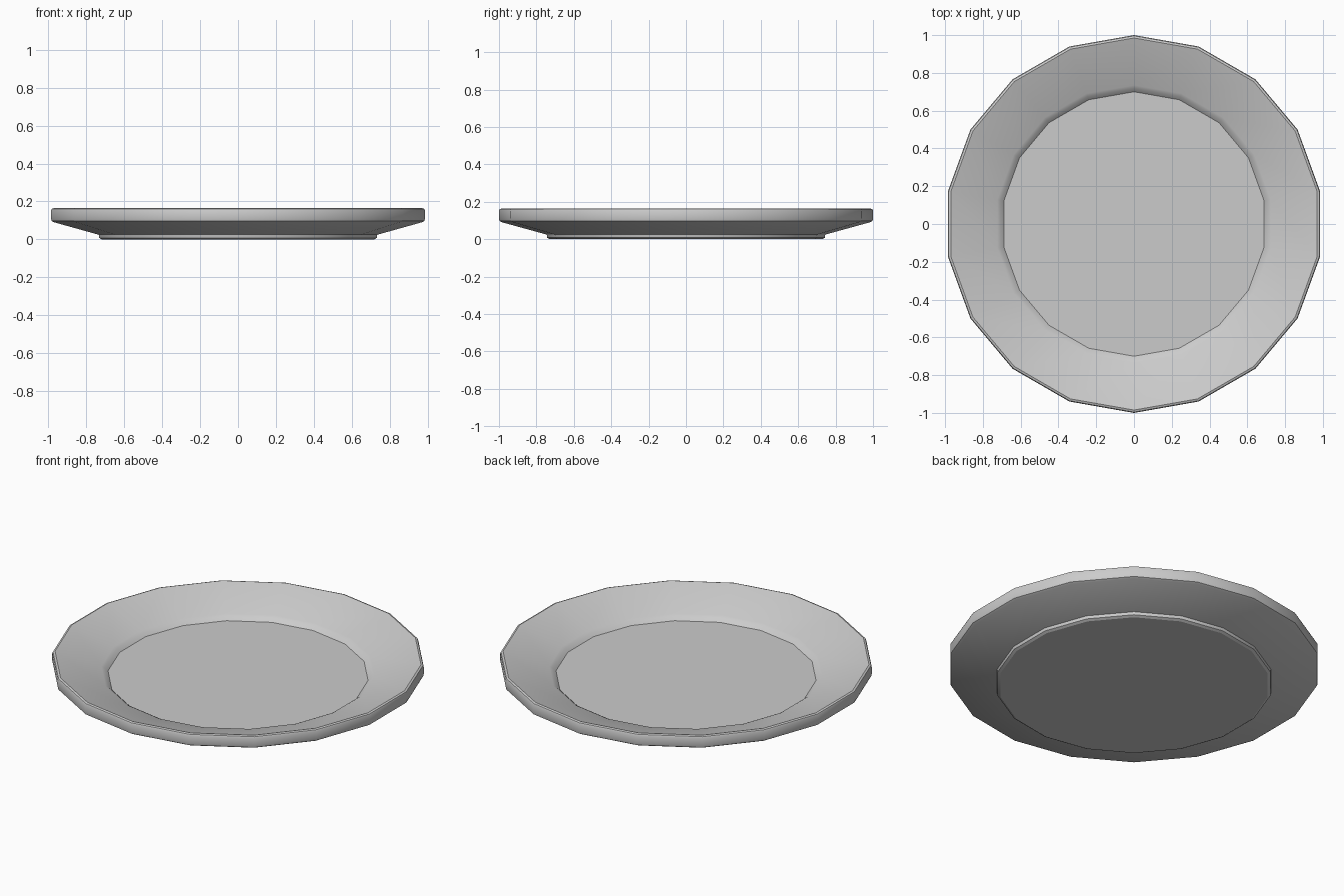
import bpy, bmesh, math

if "Cube" in bpy.data.objects:
    bpy.data.objects.remove(bpy.data.objects["Cube"])

SIDES = 18

# Plate cross-section (radius, height): foot, underside, rim, inner slope, floor
profile = [
    (0.728, 0.0), (0.742, 0.008), (0.745, 0.025),
    (0.985, 0.091), (0.997, 0.098), (1.0, 0.11),
    (1.0, 0.152), (0.996, 0.161), (0.985, 0.165),
    (0.735, 0.086), (0.718, 0.077), (0.70, 0.06),
]

bm = bmesh.new()
rings = []
for r, z in profile:
    ring = []
    for i in range(SIDES):
        a = math.pi / 2 + 2 * math.pi * i / SIDES
        ring.append(bm.verts.new((r * math.cos(a), r * math.sin(a), z)))
    rings.append(ring)

# Wall bands
for lower, upper in zip(rings, rings[1:]):
    for i in range(SIDES):
        j = (i + 1) % SIDES
        bm.faces.new((lower[i], lower[j], upper[j], upper[i]))

# Flat underside and eating surface
bm.faces.new(list(reversed(rings[0])))
bm.faces.new(rings[-1])
bmesh.ops.recalc_face_normals(bm, faces=bm.faces[:])

mesh = bpy.data.meshes.new("plate")
bm.to_mesh(mesh)
bm.free()
plate = bpy.data.objects.new("plate", mesh)
bpy.context.collection.objects.link(plate)

# Smooth sides, crisp floor and foot edges
bpy.context.view_layer.objects.active = plate
plate.select_set(True)
bpy.ops.object.shade_smooth_by_angle(angle=math.radians(35))

# Keep the flat floor and underside crisp
n = len(mesh.polygons)
for k in (n - 2, n - 1):
    mesh.polygons[k].use_smooth = False
